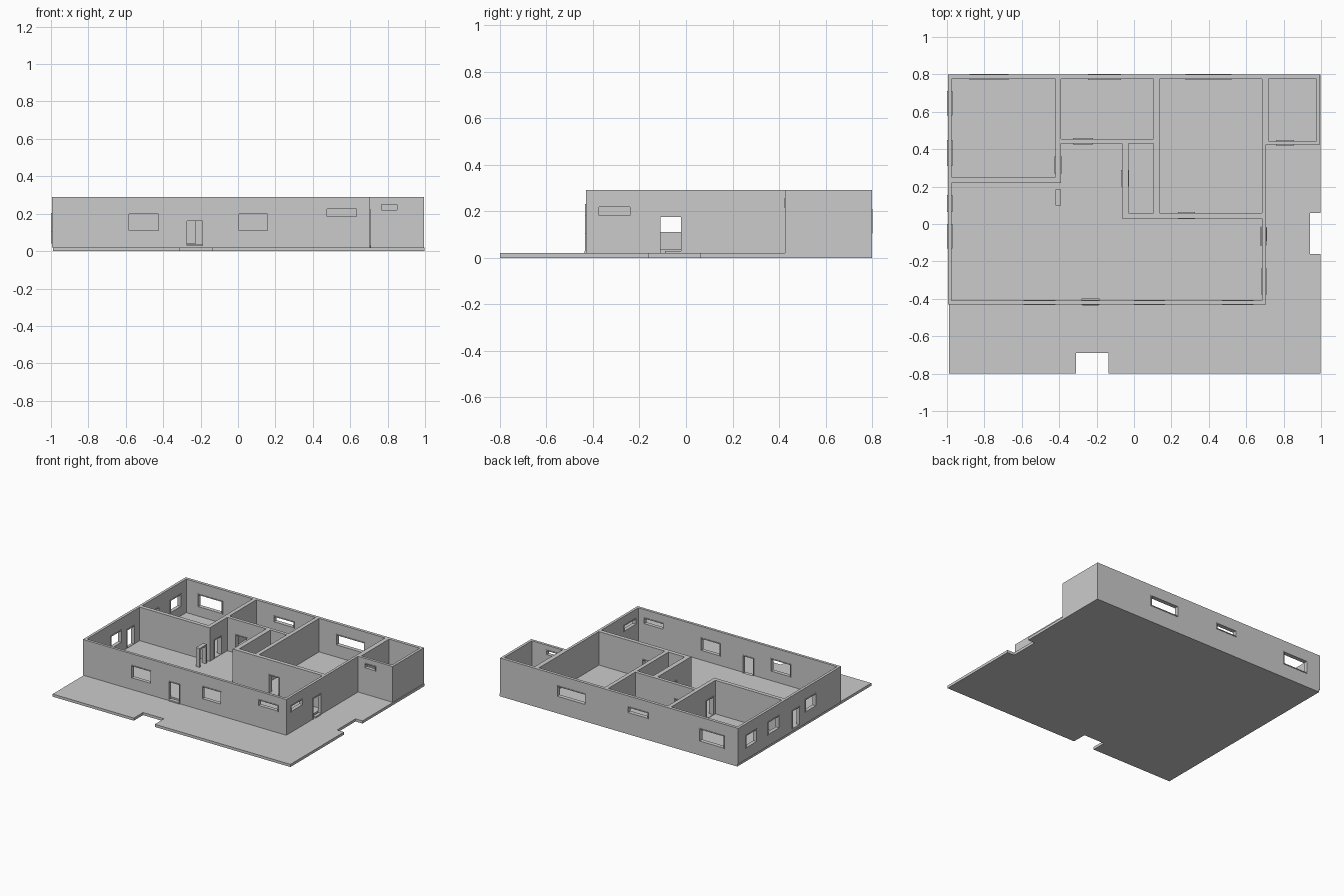
import bpy, bmesh

if "Cube" in bpy.data.objects:
    bpy.data.objects.remove(bpy.data.objects["Cube"])

TOP, FLOOR, SLAB = 0.29, 0.037, 0.02


def new_object(name, bm):
    bmesh.ops.recalc_face_normals(bm, faces=bm.faces[:])
    mesh = bpy.data.meshes.new(name)
    bm.to_mesh(mesh)
    bm.free()
    ob = bpy.data.objects.new(name, mesh)
    bpy.context.collection.objects.link(ob)
    return ob


def add_prism(bm, outline, z0, z1):
    face = bm.faces.new([bm.verts.new((x, y, z0)) for x, y in outline])
    ext = bmesh.ops.extrude_face_region(bm, geom=[face])
    for v in ext["geom"]:
        if isinstance(v, bmesh.types.BMVert):
            v.co.z = z1


def rect(x0, x1, y0, y1):
    return [(x0, y0), (x1, y0), (x1, y1), (x0, y1)]


def prisms(name, items):
    bm = bmesh.new()
    for outline, z0, z1 in items:
        add_prism(bm, outline, z0, z1)
    return new_object(name, bm)


def cut(ob, cutter):
    mod = ob.modifiers.new("cut", "BOOLEAN")
    mod.operation, mod.solver, mod.object = "DIFFERENCE", "EXACT", cutter
    cutter.hide_render = True
    dg = bpy.context.evaluated_depsgraph_get()
    mesh = bpy.data.meshes.new_from_object(ob.evaluated_get(dg))
    ob.modifiers.clear()
    ob.data = mesh
    bpy.data.objects.remove(cutter)


# Terrace slab with two entrance notches
prisms("terrace_slab", [([
    (-0.988, -0.80), (-0.31, -0.80), (-0.31, -0.69), (-0.135, -0.69),
    (-0.135, -0.80), (0.998, -0.80), (0.998, -0.16), (0.94, -0.16),
    (0.94, 0.06), (0.998, 0.06), (0.998, 0.798), (-0.988, 0.798)], 0, SLAB)])

# House block, hollowed into rooms
house = prisms("house_walls", [([
    (-0.995, -0.43), (0.705, -0.43), (0.705, 0.425), (0.995, 0.425),
    (0.995, 0.798), (-0.995, 0.798)], SLAB, TOP)])
rooms = [
    rect(-0.975, -0.42, 0.25, 0.775),   # left bedroom
    rect(-0.39, 0.105, 0.455, 0.775),   # bathroom
    rect(0.135, 0.685, 0.06, 0.775),    # right bedroom
    rect(-0.03, 0.105, 0.06, 0.43),     # closet
    rect(0.72, 0.975, 0.445, 0.775),    # store room
    [(-0.975, -0.41), (0.685, -0.41), (0.685, 0.03), (-0.065, 0.03),
     (-0.065, 0.43), (-0.39, 0.43), (-0.39, 0.22), (-0.975, 0.22)],  # living
]
cut(house, prisms("room_cutter", [(r, FLOOR, TOP + 0.1) for r in rooms]))

# Openings: name, wall direction, span along wall, height span, wall faces
openings = [
    ("front_window_left", "x", -0.59, -0.42, 0.105, 0.205, -0.43, -0.41),
    ("front_window_mid", "x", 0.0, 0.165, 0.105, 0.205, -0.43, -0.41),
    ("front_window_high", "x", 0.47, 0.64, 0.18, 0.23, -0.43, -0.41),
    ("store_window", "x", 0.76, 0.855, 0.215, 0.255, 0.425, 0.445),
    ("back_window_left", "x", -0.88, -0.67, 0.105, 0.205, 0.775, 0.798),
    ("back_window_small", "x", -0.245, -0.07, 0.16, 0.21, 0.775, 0.798),
    ("back_window_right", "x", 0.275, 0.52, 0.125, 0.21, 0.775, 0.798),
    ("right_window", "y", -0.38, -0.235, 0.175, 0.225, 0.685, 0.705),
    ("left_window_back", "y", 0.58, 0.71, 0.105, 0.205, -0.995, -0.975),
    ("left_window_mid", "y", 0.31, 0.45, 0.105, 0.205, -0.995, -0.975),
    ("left_window_front", "y", -0.13, 0.0, 0.105, 0.205, -0.995, -0.975),
    ("front_door", "x", -0.28, -0.185, 0.015, 0.168, -0.43, -0.41),
    ("right_door", "y", -0.115, -0.015, 0.015, 0.18, 0.685, 0.705),
    ("left_door", "y", 0.065, 0.155, 0.04, 0.18, -0.995, -0.975),
    ("left_bedroom_door", "y", 0.27, 0.36, 0.04, 0.18, -0.42, -0.39),
    ("bathroom_door", "x", -0.325, -0.22, 0.04, 0.18, 0.43, 0.455),
    ("right_bedroom_door", "x", 0.235, 0.325, 0.04, 0.18, 0.03, 0.06),
    ("closet_door", "y", 0.20, 0.29, 0.04, 0.18, -0.065, -0.03),
]


def footprint(axis, a0, a1, c0, c1):
    return rect(a0, a1, c0, c1) if axis == "x" else rect(c0, c1, a0, a1)


cut(house, prisms("opening_cutter", [
    (footprint(ax, a0, a1, c0 - 0.008, c1 + 0.008), z0, z1)
    for _, ax, a0, a1, z0, z1, c0, c1 in openings]))


# Thin frames lining each opening; doors have no sill
def frame(name, ax, a0, a1, z0, z1, c0, c1, t=0.006):
    c0, c1 = c0 - 0.004, c1 + 0.004
    z0 = max(z0, SLAB)
    parts = [(footprint(ax, a0, a0 + t, c0, c1), z0, z1),
             (footprint(ax, a1 - t, a1, c0, c1), z0, z1),
             (footprint(ax, a0 + t, a1 - t, c0, c1), z1 - t, z1)]
    if "window" in name:
        parts.append((footprint(ax, a0 + t, a1 - t, c0, c1), z0, z0 + t))
    prisms(name + "_frame", parts)


for o in openings:
    frame(*o)

# Freestanding door frame in the living area
frame("hall_door", "y", 0.10, 0.185, FLOOR, 0.18, -0.416, -0.394, 0.012)

# Low entrance steps
prisms("front_step", [(rect(-0.275, -0.19, -0.437, -0.41), SLAB, 0.03)])
prisms("right_step", [(rect(0.685, 0.71, -0.09, -0.02), SLAB, 0.03)])
